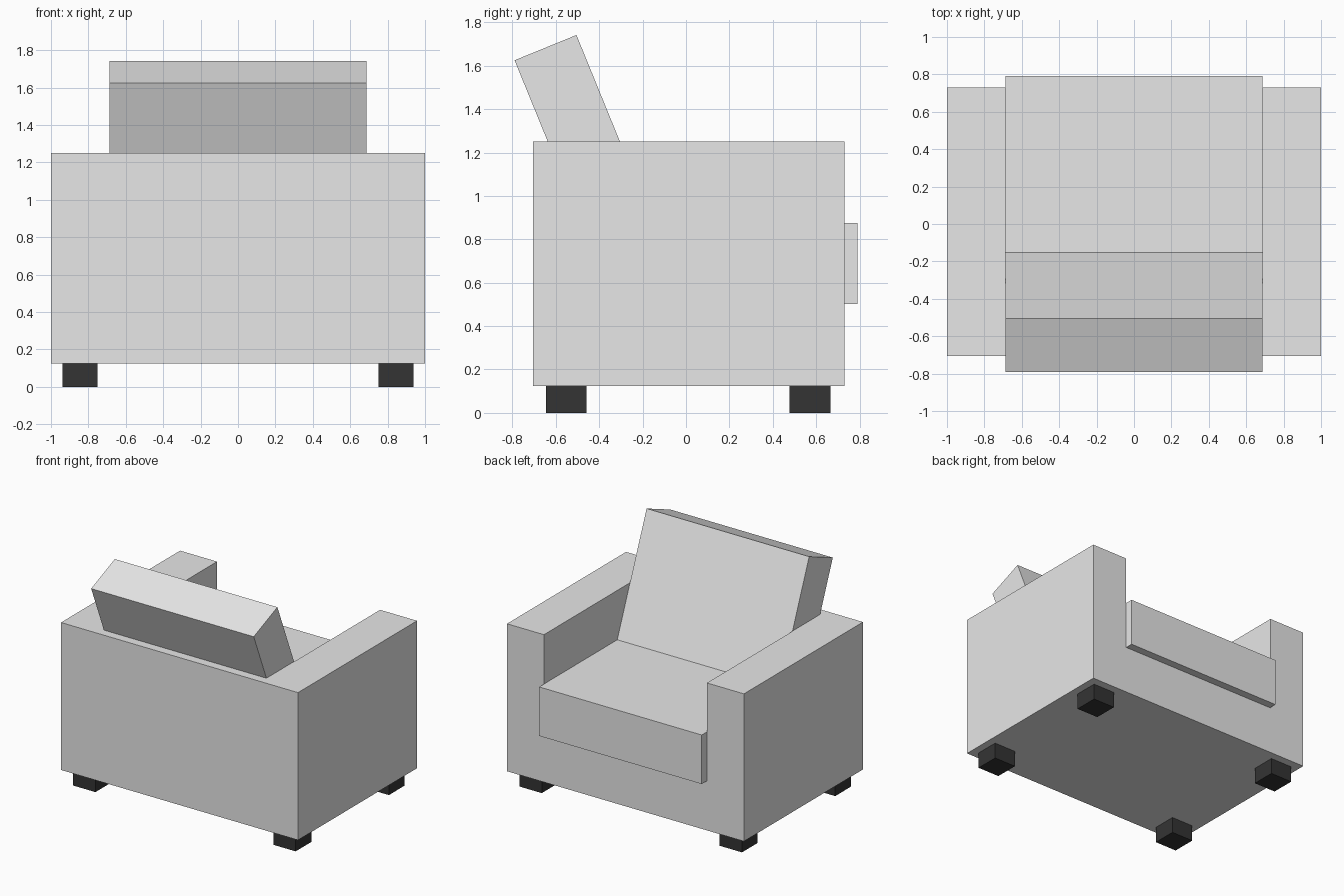
import bpy
import math
from mathutils import Matrix, Vector

if "Cube" in bpy.data.objects:
    bpy.data.objects.remove(bpy.data.objects["Cube"])


def material(name, value):
    mat = bpy.data.materials.new(name)
    mat.diffuse_color = (value, value, value, 1)
    mat.use_nodes = True
    mat.node_tree.nodes["Principled BSDF"].inputs["Base Color"].default_value = mat.diffuse_color
    return mat


fabric = material("grey fabric", 0.8)
dark = material("dark legs", 0.034)


def box(name, low, high, mat):
    """Box between two opposite corners."""
    low, high = Vector(low), Vector(high)
    bpy.ops.mesh.primitive_cube_add(size=1)
    ob = bpy.context.object
    ob.name = name
    ob.data.transform(Matrix.Translation((low + high) / 2)
                      @ Matrix.Diagonal((*(high - low), 1)))
    ob.data.materials.append(mat)
    return ob


# Frame: arms, back and base in one block, with the seat space cut out
frame = box("frame", (-1, -0.705, 0.125), (1, 0.73, 1.25), fabric)
cutter = box("seat_space_cutter", (-0.688, -0.31, 0.5), (0.688, 1.2, 1.6), fabric)
cutter.hide_render = True
cut = frame.modifiers.new("seat space", 'BOOLEAN')
cut.operation = 'DIFFERENCE'
cut.solver = 'EXACT'
cut.object = cutter
bpy.context.view_layer.objects.active = frame
bpy.ops.object.modifier_apply(modifier=cut.name)
bpy.data.objects.remove(cutter)

# Seat cushion, overhanging the front of the frame
box("seat_cushion", (-0.686, -0.308, 0.501), (0.686, 0.79, 0.875), fabric)

# Back cushion, leaning back about its top rear edge
cushion = box("back_cushion", (-0.686, 0, -1.0), (0.686, 0.308, 0), fabric)
cushion.data.transform(Matrix.Translation((0, -0.79, 1.625))
                       @ Matrix.Rotation(math.radians(22.2), 4, 'X'))

# Four block legs
for side, x in (("left", -0.845), ("right", 0.845)):
    for end, y in (("front", -0.552), ("back", 0.572)):
        box(f"{end}_{side}_leg", (x - 0.094, y - 0.094, 0),
            (x + 0.094, y + 0.094, 0.125), dark)
